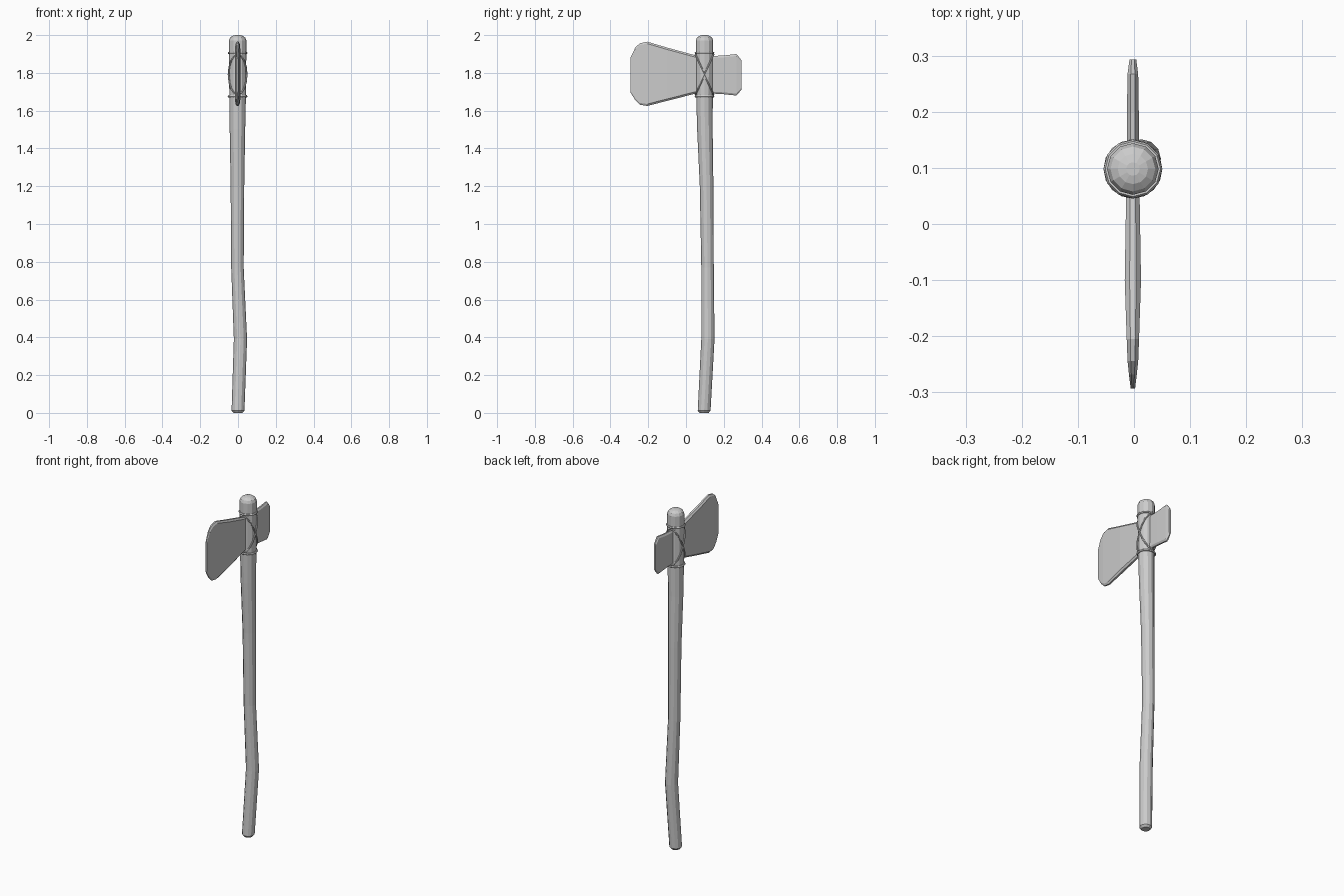
import bpy, bmesh
from math import sin, cos, pi
from mathutils import Vector

if "Cube" in bpy.data.objects:
    bpy.data.objects.remove(bpy.data.objects["Cube"])


def loft(name, rings, caps=True, closed=False):
    """Skin equal-length rings of points into one flat-shaded mesh."""
    bm = bmesh.new()
    loops = [[bm.verts.new(p) for p in ring] for ring in rings]
    n = len(loops[0])
    pairs = list(zip(loops, loops[1:]))
    if closed:
        pairs.append((loops[-1], loops[0]))
    for a, b in pairs:
        for i in range(n):
            j = (i + 1) % n
            bm.faces.new((a[i], a[j], b[j], b[i]))
    if caps and not closed:
        bm.faces.new(loops[0][::-1])
        bm.faces.new(loops[-1])
    bmesh.ops.recalc_face_normals(bm, faces=bm.faces)
    mesh = bpy.data.meshes.new(name)
    bm.to_mesh(mesh)
    bm.free()
    ob = bpy.data.objects.new(name, mesh)
    bpy.context.collection.objects.link(ob)
    return ob


def circle(x, y, z, r, n=12):
    return [(x + r * cos(2 * pi * i / n), y + r * sin(2 * pi * i / n), z) for i in range(n)]


def cord(name, path, radius, closed=False, n=6):
    """Tube around a path that winds about the handle axis."""
    rings = []
    for k, p in enumerate(path):
        if closed:
            t = path[(k + 1) % len(path)] - path[k - 1]
        else:
            t = path[min(k + 1, len(path) - 1)] - path[max(k - 1, 0)]
        t.normalize()
        out = Vector((p.x - AX, p.y - AY, 0)).normalized()
        side = t.cross(out).normalized()
        out = side.cross(t)
        rings.append([p + radius * (cos(2 * pi * i / n) * out + sin(2 * pi * i / n) * side)
                      for i in range(n)])
    return loft(name, rings, closed=closed)


AX, AY = -0.002, 0.098   # handle axis at the head

# Crooked handle with domed top: x, y, z, radius
handle = [(0, 0.096, 0, 0.024), (0, 0.096, 0.012, 0.034), (0.013, 0.116, 0.39, 0.035),
          (-0.003, 0.114, 0.77, 0.033), (-0.003, 0.109, 1.2, 0.036), (-0.003, 0.1, 1.5, 0.041),
          (AX, AY, 1.68, 0.044), (AX, AY, 1.9, 0.046), (AX, AY, 1.972, 0.046),
          (AX, AY, 1.987, 0.040), (AX, AY, 1.996, 0.027), (AX, AY, 2.0, 0.012)]
loft("handle", [circle(*s) for s in handle])

# Blade through the handle: y, bottom z, top z, half thickness
blade = [(-0.293, 1.695, 1.882, 0.004), (-0.268, 1.655, 1.935, 0.007),
         (-0.244, 1.631, 1.957, 0.0095), (-0.205, 1.625, 1.965, 0.011),
         (-0.1, 1.652, 1.934, 0.0145), (0.05, 1.69, 1.893, 0.012),
         (0.15, 1.69, 1.89, 0.0105), (0.2, 1.687, 1.892, 0.0105),
         (0.267, 1.68, 1.9, 0.0095), (0.293, 1.71, 1.868, 0.006)]
e = 0.01
loft("axe_blade", [[(x * t - 0.002, y, z) for x, z in
                    ((-0.4, lo), (0.4, lo), (1, lo + e), (1, hi - e),
                     (0.4, hi), (-0.4, hi), (-1, hi - e), (-1, lo + e))]
                   for y, lo, hi, t in blade])

# Binding rings above and below the blade
for label, z in (("upper", 1.906), ("lower", 1.676)):
    cord(label + "_binding", [Vector(p) for p in circle(AX, AY, z, 0.046)], 0.0065, closed=True)

# Crossed cords on both sides of the head
for s, label in ((1, "right"), (-1, "left")):
    for d in (1, -1):
        path = []
        for k in range(9):
            u = k / 4 - 1
            a = u * pi / 2
            path.append(Vector((AX + s * 0.048 * cos(a), AY + 0.048 * sin(a),
                                1.791 + d * 0.107 * sin(a))))
        cord(f"{label}_cross_cord_{'rising' if d > 0 else 'falling'}", path, 0.0045)
